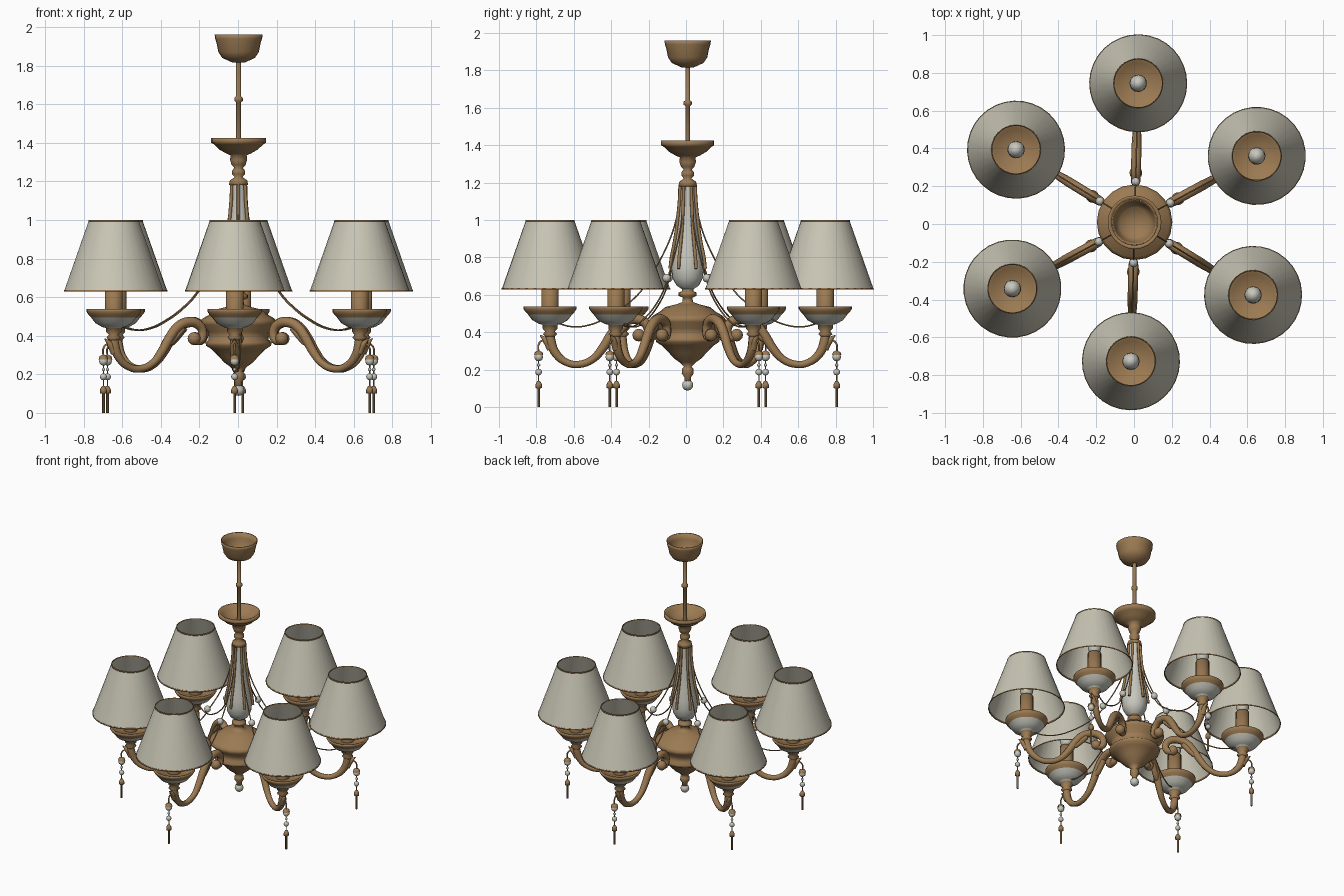
import bpy, bmesh, math
from mathutils import Vector

if "Cube" in bpy.data.objects:
    bpy.data.objects.remove(bpy.data.objects["Cube"])

CENTRE = Vector((0.003, 0.009, 0))
ANGLES = [math.radians(28.5 + 60 * k) for k in range(6)]
R = 0.736  # distance from the column to each lamp


def material(name, col):
    m = bpy.data.materials.new(name)
    m.diffuse_color = (*col, 1)
    m.use_nodes = True
    m.node_tree.nodes["Principled BSDF"].inputs["Base Color"].default_value = m.diffuse_color
    return m


BRASS = material("antique_brass", (0.33, 0.195, 0.085))
FABRIC = material("shade_fabric", (0.58, 0.56, 0.46))
PORCELAIN = material("pale_porcelain", (0.57, 0.57, 0.51))


def place(name, mesh, angles=(0,)):
    """Put one mesh in the scene once per angle around the centre column."""
    for i, a in enumerate(angles):
        ob = bpy.data.objects.new(name if len(angles) == 1 else f"{name}_{i + 1}", mesh)
        ob.location = CENTRE
        ob.rotation_euler.z = a
        bpy.context.collection.objects.link(ob)


def lathe(name, profile, mat, x=0, segs=24, angles=(0,), smooth=35, accent=None):
    """Revolve (radius, z) points; accent = (material, z_low, z_high)."""
    bm = bmesh.new()
    rings = []
    for r, z in profile:
        if r < 1e-4:
            rings.append([bm.verts.new((x, 0, z))])
        else:
            rings.append([bm.verts.new((x + r * math.cos(t), r * math.sin(t), z))
                          for t in (2 * math.pi * k / segs for k in range(segs))])
    for a, b in zip(rings, rings[1:]):
        for k in range(segs):
            n = (k + 1) % segs
            loop = [a[k % len(a)], a[n % len(a)], b[n % len(b)], b[k % len(b)]]
            loop = list(dict.fromkeys(loop))
            if len(loop) > 2:
                bm.faces.new(loop)
    for f in bm.faces:
        f.smooth = True
        if accent and accent[1] < f.calc_center_median().z < accent[2]:
            f.material_index = 1
    for e in bm.edges:
        if len(e.link_faces) == 2 and e.calc_face_angle(0) > math.radians(smooth):
            e.smooth = False
    mesh = bpy.data.meshes.new(name)
    bm.to_mesh(mesh)
    bm.free()
    mesh.materials.append(mat)
    if accent:
        mesh.materials.append(accent[0])
    place(name, mesh, angles)


def ball(name, x, z, r, mat, stretch=1.0, angles=(0,), n=6):
    prof = [(r * math.sin(math.pi * k / n), z - r * stretch * math.cos(math.pi * k / n))
            for k in range(n + 1)]
    lathe(name, prof, mat, x, 12, angles, 80)


def tube(name, pts, r, mat, angles=(0,), radii=None, res=4):
    """Smooth round tube through (radius, z) points, optionally tapered."""
    cu = bpy.data.curves.new(name, 'CURVE')
    cu.dimensions = '3D'
    cu.bevel_depth = r
    cu.bevel_resolution = 2
    cu.resolution_u = res
    cu.use_fill_caps = True
    sp = cu.splines.new('BEZIER')
    sp.bezier_points.add(len(pts) - 1)
    for i, (p, (x, z)) in enumerate(zip(sp.bezier_points, pts)):
        p.co = (x, 0, z)
        p.handle_left_type = p.handle_right_type = 'AUTO'
        p.radius = radii[i] if radii else 1
    tmp = bpy.data.objects.new("tmp", cu)
    bpy.context.collection.objects.link(tmp)
    dg = bpy.context.evaluated_depsgraph_get()
    mesh = bpy.data.meshes.new_from_object(tmp.evaluated_get(dg))
    bpy.data.objects.remove(tmp)
    mesh.name = name
    mesh.materials.clear()
    mesh.materials.append(mat)
    for p in mesh.polygons:
        p.use_smooth = len(p.vertices) == 4
    place(name, mesh, angles)


# Ceiling cup (open at the top) and hanging rod
lathe("ceiling_cup", [(0, 1.815), (0.03, 1.815), (0.085, 1.84), (0.105, 1.87), (0.115, 1.92),
                      (0.122, 1.94), (0.124, 1.96), (0.117, 1.96), (0.108, 1.92),
                      (0.098, 1.875), (0.08, 1.85), (0, 1.83)], BRASS)
lathe("hanging_rod", [(0.013, 1.37), (0.013, 1.61), (0.022, 1.617), (0.022, 1.633),
                      (0.013, 1.64), (0.013, 1.83)], BRASS, segs=12)

# Upper dish with turned neck below it
lathe("upper_dish", [(0.038, 1.18), (0.05, 1.18), (0.045, 1.205), (0.02, 1.222), (0.034, 1.238),
                     (0.034, 1.255), (0.022, 1.27), (0.036, 1.285), (0.044, 1.31), (0.042, 1.335),
                     (0.065, 1.345), (0.10, 1.365), (0.128, 1.392), (0.142, 1.4), (0.142, 1.425),
                     (0.13, 1.425), (0.115, 1.398), (0.06, 1.37), (0, 1.365)], BRASS)

# Porcelain column with brass ribs
VASE = [(0.03, 0.63), (0.06, 0.65), (0.081, 0.69), (0.087, 0.74), (0.08, 0.80), (0.066, 0.87),
        (0.053, 0.95), (0.043, 1.04), (0.036, 1.12), (0.034, 1.19)]
lathe("column_vase", VASE, PORCELAIN)
tube("column_rib", [(r + 0.007, z) for r, z in VASE[3:]], 0.009, BRASS, ANGLES)

# Central turned body, with a ball finial
lathe("central_body", [(0, 0.13), (0.018, 0.14), (0.018, 0.16), (0.032, 0.18), (0.03, 0.205),
                       (0.02, 0.215), (0.045, 0.24), (0.075, 0.262), (0.10, 0.29), (0.14, 0.33),
                       (0.168, 0.348), (0.172, 0.365), (0.155, 0.38), (0.16, 0.42), (0.195, 0.455),
                       (0.20, 0.475), (0.185, 0.49), (0.15, 0.51), (0.12, 0.535), (0.06, 0.55),
                       (0.028, 0.562), (0.026, 0.585), (0.048, 0.595), (0.048, 0.612),
                       (0.03, 0.62), (0.032, 0.64)], BRASS, segs=20)
ball("bottom_finial", 0, 0.118, 0.03, PORCELAIN)

# Curved arms with scroll ends and leaf tips
ARM = [(R, 0.41), (R - 0.004, 0.35), (0.70, 0.28), (0.645, 0.238), (0.585, 0.228), (0.51, 0.255),
       (0.455, 0.315), (0.41, 0.385), (0.36, 0.445), (0.30, 0.47), (0.24, 0.46), (0.212, 0.42),
       (0.222, 0.38), (0.255, 0.372)]
tube("arm", ARM, 0.024, BRASS, ANGLES,
     [1, 1.1, 0.95, 0.8, 0.8, 0.85, 1, 1.1, 1.1, 1.1, 1.1, 1, 1, 0.9])
ball("arm_scroll", 0.262, 0.385, 0.034, BRASS, 1, ANGLES)
tube("arm_inner_leaf", [(0.33, 0.44), (0.40, 0.37), (0.45, 0.335)], 0.02, BRASS, ANGLES,
     [1, 1, 0.15])
tube("arm_outer_leaf", [(0.735, 0.31), (0.758, 0.355), (0.79, 0.385)], 0.018, BRASS, ANGLES,
     [1, 1, 0.15])

# Drip bowls: porcelain underside, brass rim and inside
lathe("drip_bowl", [(0.022, 0.375), (0.038, 0.39), (0.026, 0.405), (0.04, 0.42), (0.04, 0.44),
                    (0.06, 0.445), (0.095, 0.465), (0.118, 0.495), (0.132, 0.51), (0.142, 0.525),
                    (0.142, 0.538), (0.132, 0.538), (0.11, 0.515), (0, 0.505)],
      BRASS, R, angles=ANGLES, accent=(PORCELAIN, 0.441, 0.487))

# Candle sleeves and bulbs
lathe("candle_sleeve", [(0.046, 0.505), (0.046, 0.72), (0, 0.72)], BRASS, R, 16, ANGLES)
ball("bulb", R, 0.775, 0.046, PORCELAIN, 1.4, ANGLES, 8)

# Fabric shades with thin brass trims
lathe("lamp_shade", [(0.258, 0.632), (0.13, 0.997)], FABRIC, R, 32, ANGLES)
for trim, r, z in (("shade_top_trim", 0.13, 0.992), ("shade_bottom_trim", 0.2575, 0.63)):
    lathe(trim, [(r - 0.002, z), (r + 0.002, z), (r + 0.001, z + 0.008), (r - 0.004, z + 0.008),
                 (r - 0.002, z)], BRASS, R, 32, ANGLES)

# Drooping wires from column to lamps, each with a bead
tube("droop_wire", [(0.04, 1.12), (0.07, 0.97), (0.13, 0.82), (0.205, 0.69), (0.25, 0.62),
                    (0.33, 0.545), (0.43, 0.48), (0.53, 0.438), (0.62, 0.43), (0.70, 0.45)],
     0.004, BRASS, ANGLES)
ball("wire_bead", 0.215, 0.69, 0.023, PORCELAIN, 1, ANGLES)

# Hanging pendants below each lamp
P = 0.797
tube("pendant_hook", [(0.735, 0.325), (0.765, 0.355), (0.792, 0.345), (P, 0.28)], 0.005,
     BRASS, ANGLES)
tube("pendant_thread", [(P, 0.30), (P, 0.09)], 0.003, BRASS, ANGLES)
ball("pendant_top_bead", P, 0.268, 0.023, PORCELAIN, 1, ANGLES)
lathe("pendant_bead_cap", [(0.004, 0.302), (0.02, 0.294), (0.025, 0.278)], BRASS, P, 10, ANGLES)
ball("pendant_small_bead", P, 0.225, 0.009, PORCELAIN, 1, ANGLES)
ball("pendant_lower_bead", P, 0.187, 0.018, PORCELAIN, 1, ANGLES)
lathe("pendant_drop", [(0, 0), (0.007, 0), (0.007, 0.1), (0.018, 0.102), (0.018, 0.12),
                       (0.009, 0.138), (0, 0.14)], BRASS, P, 10, ANGLES)
